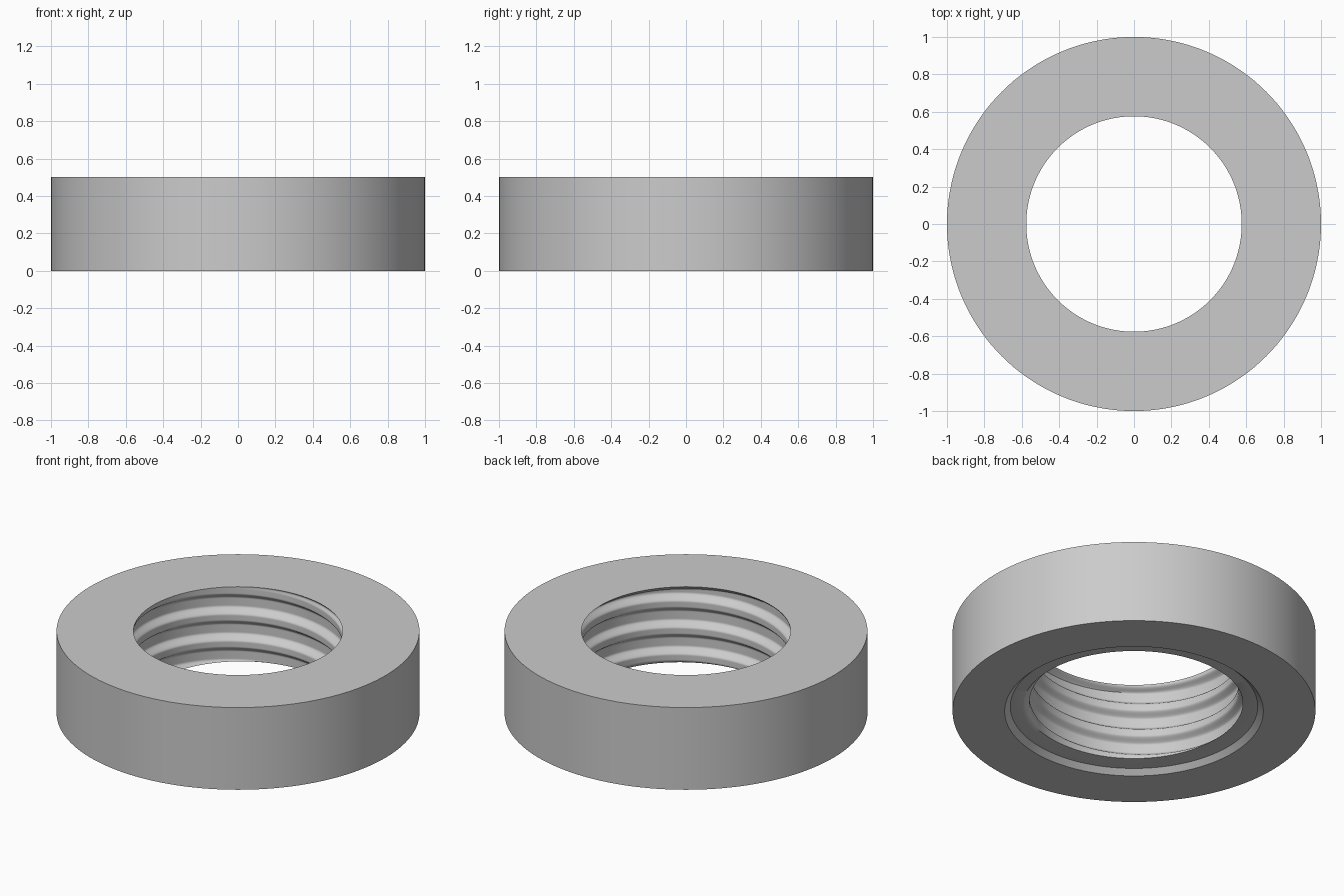
import bpy, bmesh, math

cube = bpy.data.objects.get("Cube")
if cube:
    bpy.data.objects.remove(cube)

SEG = 144
HEIGHT, OUTER, CREST, ROOT = 0.5, 1.0, 0.576, 0.613
PITCH, RECESS, LIP = 0.162, 0.03, 0.03
ROWS = 96


def smooth(t):
    t = max(0.0, min(1.0, t))
    return t * t * (3 - 2 * t)


def thread_radius(z, angle):
    """Right-handed rounded groove, closed by a narrow lip at the top."""
    centre = 0.072 + PITCH * (angle / math.tau - 0.375)
    d = abs((z - centre + PITCH / 2) % PITCH - PITCH / 2)
    r = ROOT - (ROOT - CREST) * smooth((d - 0.025) / 0.04)
    closing = min(1.0, (HEIGHT - z) / LIP)
    return CREST + (r - CREST) * closing


bm = bmesh.new()


def ring(radius, z):
    verts = []
    for i in range(SEG):
        a = math.tau * i / SEG
        r = radius(z, a) if callable(radius) else radius
        verts.append(bm.verts.new((r * math.cos(a), r * math.sin(a), z)))
    return verts


# Body: outer wall, underside and chamfered recess
rings = [ring(OUTER, HEIGHT), ring(OUTER, 0), ring(0.713, 0),
         ring(0.682, RECESS), ring(ROOT, RECESS)]
# Threaded bore, from the recess up to the top
for k in range(ROWS + 1):
    rings.append(ring(thread_radius, RECESS + 0.002 + (HEIGHT - RECESS - 0.002) * k / ROWS))

# Join neighbouring rings, the last closing the top face
for lower, upper in zip(rings, rings[1:] + rings[:1]):
    for i in range(SEG):
        j = (i + 1) % SEG
        bm.faces.new((lower[i], lower[j], upper[j], upper[i]))
bmesh.ops.recalc_face_normals(bm, faces=bm.faces)

mesh = bpy.data.meshes.new("threaded_ring")
bm.to_mesh(mesh)
bm.free()
nut = bpy.data.objects.new("threaded_ring", mesh)
bpy.context.collection.objects.link(nut)

# Plain grey metal
grey = bpy.data.materials.new("light_grey")
grey.use_nodes = True
colour = (0.6, 0.6, 0.6, 1)
grey.diffuse_color = colour
grey.node_tree.nodes["Principled BSDF"].inputs["Base Color"].default_value = colour
mesh.materials.append(grey)

bpy.context.view_layer.objects.active = nut
nut.select_set(True)
bpy.ops.object.shade_smooth_by_angle(angle=math.radians(35))
